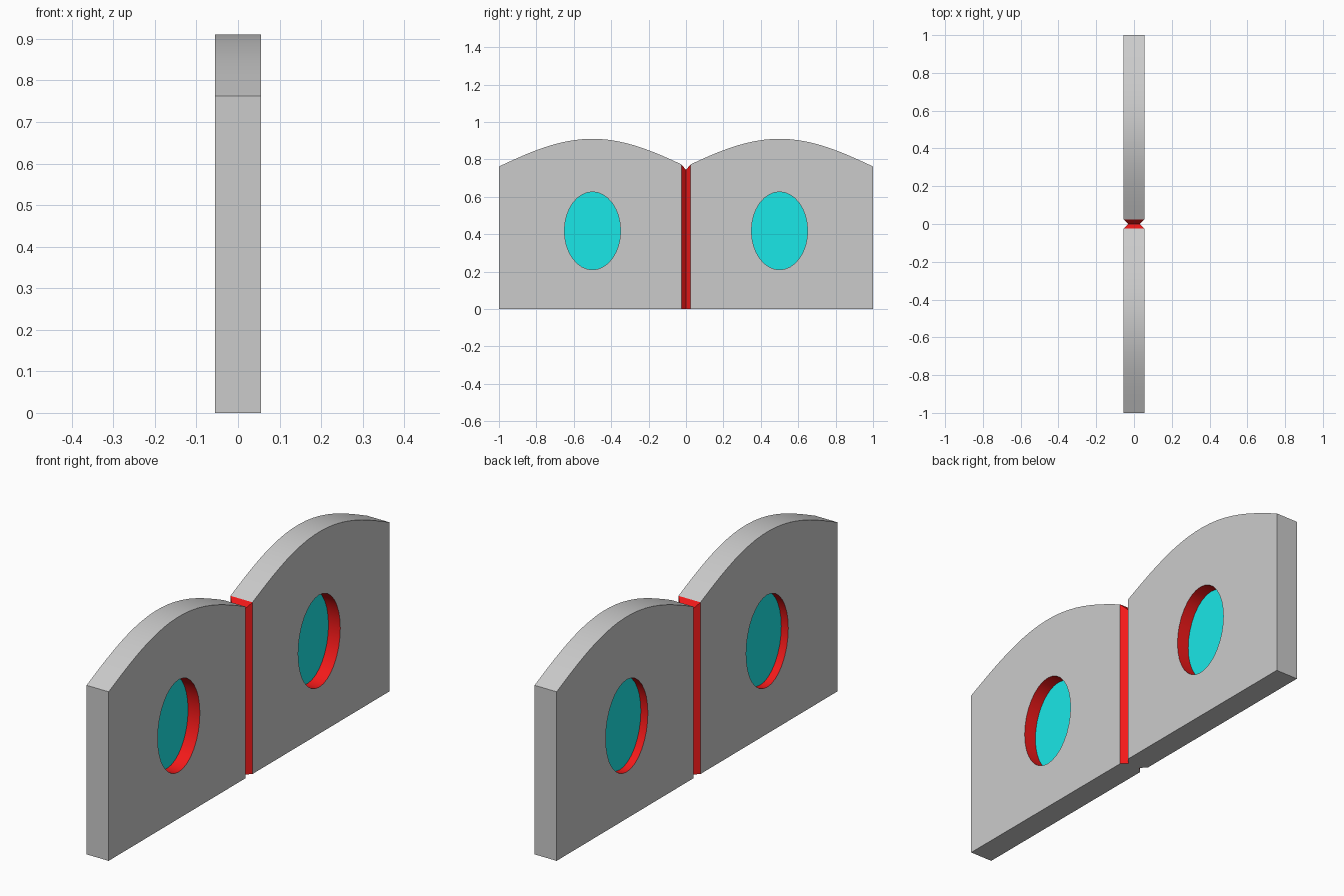
import bpy, bmesh
from math import sin, cos, pi

if "Cube" in bpy.data.objects:
    bpy.data.objects.remove(bpy.data.objects["Cube"])

HALF_T = 0.055           # half thickness of the board
GROOVE = 0.025           # half width and depth of the centre groove
HOLE_Y, HOLE_Z, RY, RZ = 0.5, 0.418, 0.15, 0.208


def material(name, color):
    m = bpy.data.materials.new(name)
    m.diffuse_color = color
    m.use_nodes = True
    m.node_tree.nodes["Principled BSDF"].inputs["Base Color"].default_value = m.diffuse_color
    return m


grey = material("grey", (0.8, 0.8, 0.8, 1))
red = material("red", (0.9, 0.01, 0.01, 1))
cyan = material("cyan", (0.01, 0.8, 0.8, 1))


def finish(bm, name, mats):
    bmesh.ops.recalc_face_normals(bm, faces=bm.faces)
    mesh = bpy.data.meshes.new(name)
    bm.to_mesh(mesh)
    bm.free()
    for m in mats:
        mesh.materials.append(m)
    ob = bpy.data.objects.new(name, mesh)
    bpy.context.collection.objects.link(ob)
    bpy.ops.object.select_all(action='DESELECT')
    ob.select_set(True)
    bpy.context.view_layer.objects.active = ob
    bpy.ops.object.shade_smooth_by_angle(angle=0.5)
    return ob


def top_z(y):
    return 0.762 + 0.148 * cos((y - 0.5) * pi)


def ellipse(n=32):
    return [(HOLE_Y + RY * cos(2 * pi * i / n), HOLE_Z + RZ * sin(2 * pi * i / n))
            for i in range(n)]


def add_loop(bm, pts, x, side):
    vs = [bm.verts.new((x, side * y, z)) for y, z in pts]
    return vs, [bm.edges.new((vs[i - 1], vs[i])) for i in range(len(vs))]


def extrude_x(bm, depth):
    res = bmesh.ops.extrude_face_region(bm, geom=bm.faces[:])
    verts = [g for g in res["geom"] if isinstance(g, bmesh.types.BMVert)]
    bmesh.ops.translate(bm, verts=verts, vec=(depth, 0, 0))


for side, label in ((-1, "left"), (1, "right")):
    # arched board with an oval window, red window lining
    n = 20
    ys = [1 + (GROOVE - 1) * i / n for i in range(n + 1)]
    outline = [(GROOVE, 0), (1, 0)] + [(y, top_z(y)) for y in ys]
    bm = bmesh.new()
    edges = add_loop(bm, outline, -HALF_T, side)[1] + add_loop(bm, ellipse(), -HALF_T, side)[1]
    bmesh.ops.triangle_fill(bm, edges=edges, use_beauty=True, normal=(1, 0, 0))
    extrude_x(bm, 2 * HALF_T)
    bm.normal_update()
    inner = []
    for f in bm.faces:
        c = f.calc_center_median()
        if abs(f.normal.x) < 0.5:
            if abs(abs(c.y) - HOLE_Y) < RY * 1.05 and abs(c.z - HOLE_Z) < RZ * 1.05:
                f.material_index = 1
            elif abs(c.y) < GROOVE + 0.001:
                inner.append(f)
    bmesh.ops.recalc_face_normals(bm, faces=bm.faces)
    bmesh.ops.delete(bm, geom=inner, context='FACES_ONLY')
    finish(bm, label + "_board", (grey, red))

    # oval pane set inside the window
    bm = bmesh.new()
    bm.faces.new(add_loop(bm, ellipse(), -0.02, side)[0])
    extrude_x(bm, 0.016)
    finish(bm, label + "_pane", (cyan,))

# red V groove running up both faces and over the top
bm = bmesh.new()
rings = []
for y, x, z in ((-GROOVE, HALF_T, top_z(GROOVE)),
                (0, HALF_T - GROOVE, top_z(GROOVE) - 0.03),
                (GROOVE, HALF_T, top_z(GROOVE))):
    rings.append([bm.verts.new(p) for p in ((-x, y, 0), (x, y, 0), (x, y, z), (-x, y, z))])
for a, b in zip(rings, rings[1:]):
    for i in range(4):
        f = bm.faces.new((a[i - 1], a[i], b[i], b[i - 1]))
        f.material_index = 1 if i == 1 else 0    # underside stays grey
finish(bm, "centre_groove", (red, grey))
